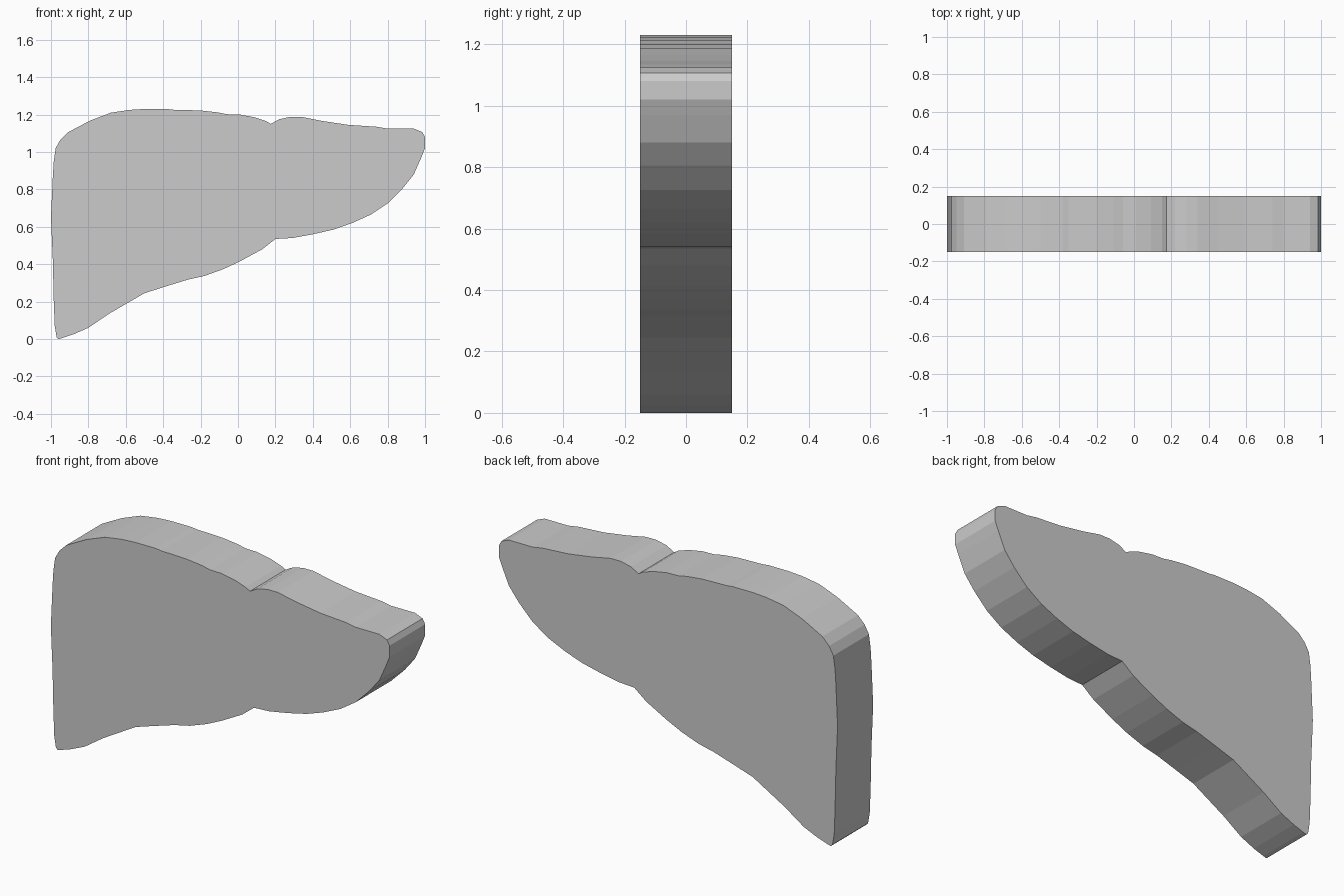
import bpy, bmesh

# Front silhouette (x, z), counter-clockwise from the lower left tip
outline = [
    (-0.96, 0.0), (-0.94, 0.005), (-0.88, 0.025), (-0.80, 0.06), (-0.69, 0.135),
    (-0.50, 0.245), (-0.39, 0.28), (-0.27, 0.317), (-0.18, 0.337), (-0.08, 0.373),
    (0.01, 0.415), (0.13, 0.48), (0.20, 0.535), (0.29, 0.54), (0.40, 0.56),
    (0.51, 0.585), (0.61, 0.62), (0.71, 0.665), (0.80, 0.725), (0.88, 0.805),
    (0.94, 0.88), (0.98, 0.97), (1.0, 1.02), (1.0, 1.08), (0.985, 1.107),
    (0.94, 1.125), (0.80, 1.125), (0.74, 1.135), (0.59, 1.145), (0.45, 1.166),
    (0.34, 1.188), (0.28, 1.188), (0.22, 1.175), (0.175, 1.15), (0.15, 1.165),
    (0.09, 1.185), (0.01, 1.2), (-0.06, 1.202), (-0.11, 1.212), (-0.20, 1.222),
    (-0.35, 1.226), (-0.38, 1.23), (-0.50, 1.23), (-0.58, 1.225), (-0.68, 1.21),
    (-0.79, 1.168), (-0.91, 1.105), (-0.95, 1.065), (-0.975, 1.02), (-0.985, 0.95),
    (-0.99, 0.87), (-1.0, 0.65), (-0.99, 0.42), (-0.985, 0.20), (-0.98, 0.07),
    (-0.97, 0.01),
]
HALF_DEPTH = 0.15

# Liver-shaped slab: front face extruded straight back
bm = bmesh.new()
front = bm.faces.new([bm.verts.new((x, -HALF_DEPTH, z)) for x, z in outline])
back = bmesh.ops.extrude_face_region(bm, geom=[front], use_keep_orig=True)["geom"]
bmesh.ops.translate(bm, vec=(0, 2 * HALF_DEPTH, 0),
                    verts=[g for g in back if isinstance(g, bmesh.types.BMVert)])
bmesh.ops.recalc_face_normals(bm, faces=bm.faces)

mesh = bpy.data.meshes.new("liver_slab")
bm.to_mesh(mesh)
bm.free()
bpy.context.collection.objects.link(bpy.data.objects.new("liver_slab", mesh))
